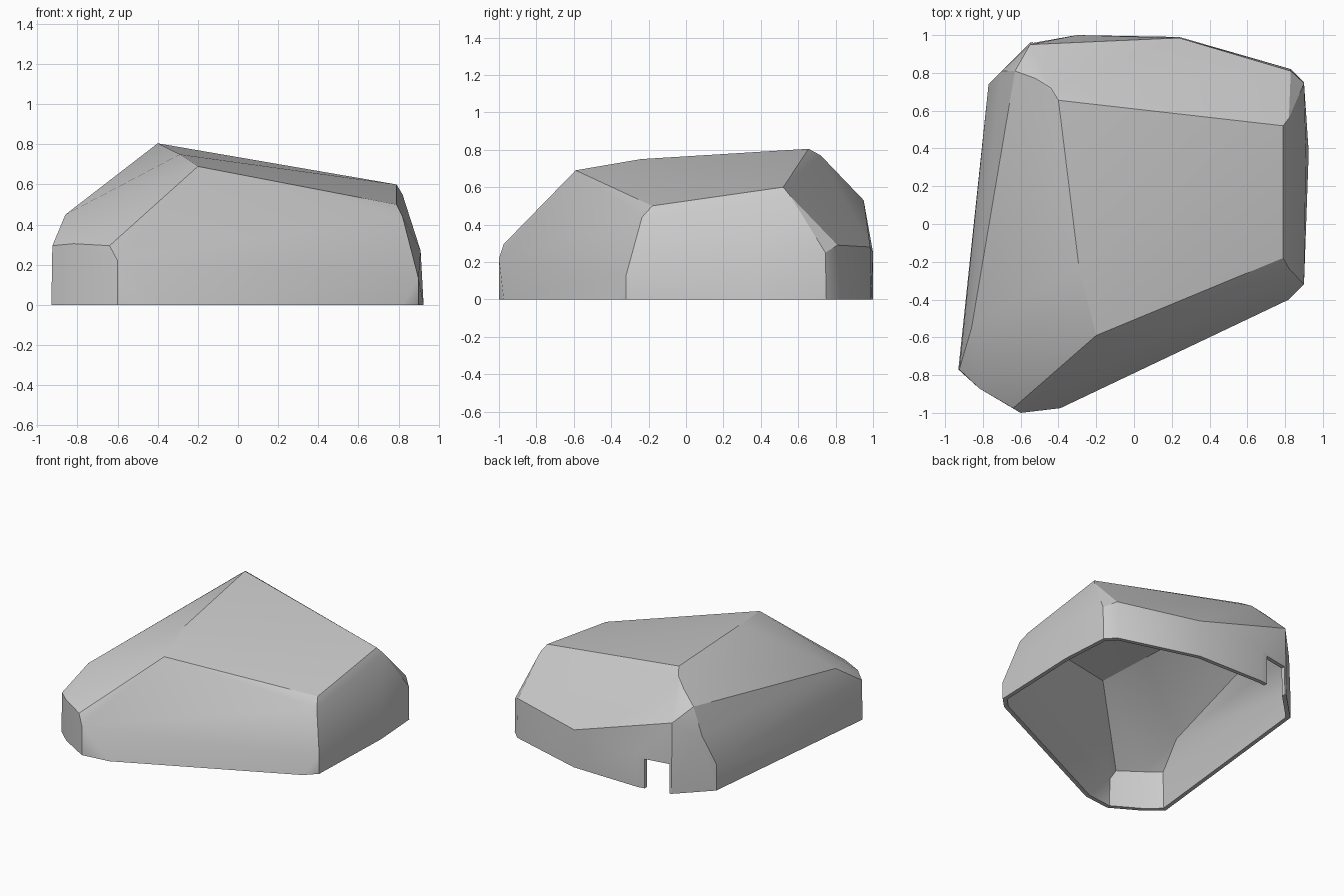
import bpy
import bmesh
import math
from mathutils import Vector

default_cube = bpy.data.objects.get("Cube")
if default_cube:
    bpy.data.objects.remove(default_cube, do_unlink=True)

WALL = 0.03
GROUND = 0.0


def make_material(name, colour):
    material = bpy.data.materials.new(name)
    material.use_nodes = True
    material.diffuse_color = colour
    material.node_tree.nodes["Principled BSDF"].inputs["Base Color"].default_value = colour
    return material


def make_object(name, bm):
    mesh = bpy.data.meshes.new(name)
    bm.to_mesh(mesh)
    bm.free()
    obj = bpy.data.objects.new(name, mesh)
    bpy.context.collection.objects.link(obj)
    return obj


def box_cutter(name, low, high):
    low, high = Vector(low), Vector(high)
    bm = bmesh.new()
    bmesh.ops.create_cube(bm, size=1)
    bmesh.ops.scale(bm, vec=high - low, verts=bm.verts)
    bmesh.ops.translate(bm, vec=(low + high) / 2, verts=bm.verts)
    cutter = make_object(name, bm)
    cutter.hide_render = True
    return cutter


# Footprint of the stone, anticlockwise from the front right corner
footprint = [(-.93, -.77), (-.82, -.87), (-.6, -1), (-.39, -.975), (.82, -.4),
             (.9, -.32), (.925, .38), (.9, .75), (.83, .82), (.24, .99),
             (-.3, 1), (-.55, .96), (-.7, .81), (-.77, .74)]

# Shoulder where the upright walls break into the slopes
front_shoulder = [(-.925, -.77, .295), (-.82, -.87, .305), (-.64, -.975, .295),
                  (-.6, -1, .22), (-.86, -.55, .45)]
left_shoulder = [(.9, -.32, .13), (.82, -.235, .44), (.91, .4, .27),
                 (.9, .745, .25), (.82, .56, .55)]
back_shoulder = [(.83, .81, .29), (.24, .985, .28), (-.3, 1, .25),
                 (-.55, .95, .53), (-.7, .81, .42), (-.77, .74, .2)]

# Crown of the stone
crown = [(-.2, -.59, .69), (.79, -.18, .5), (.79, .52, .6), (-.4, .655, .805),
         (-.29, -.24, .75), (-.44, .72, .77), (-.52, .77, .71), (-.63, .81, .62)]

# Faceted outer skin, open underneath
bm = bmesh.new()
for x, y in footprint:
    bm.verts.new((x, y, GROUND))
for point in front_shoulder + left_shoulder + back_shoulder + crown:
    bm.verts.new(point)
bmesh.ops.convex_hull(bm, input=bm.verts)
loose = [v for v in bm.verts if not v.link_faces]
bmesh.ops.delete(bm, geom=loose, context="VERTS")
bmesh.ops.recalc_face_normals(bm, faces=bm.faces)
underside = [f for f in bm.faces if all(v.co.z == GROUND for v in f.verts)]
bmesh.ops.delete(bm, geom=underside, context="FACES")
stone_shell = make_object("stone_shell", bm)
stone_shell.data.materials.append(make_material("stone grey", (.6, .6, .6, 1)))

# Hollow wall thickness
solidify = stone_shell.modifiers.new("wall", "SOLIDIFY")
solidify.thickness = WALL
solidify.offset = -1
solidify.use_even_offset = True

# Small cable notch in the back wall
notch_cutter = box_cutter("notch_cutter", (-.535, .85, -.1), (-.35, 1.1, .22))
notch = stone_shell.modifiers.new("notch", "BOOLEAN")
notch.operation = "DIFFERENCE"
notch.solver = "EXACT"
notch.object = notch_cutter

# Bake the modifiers
bpy.ops.object.select_all(action="DESELECT")
stone_shell.select_set(True)
bpy.context.view_layer.objects.active = stone_shell
for modifier in list(stone_shell.modifiers):
    bpy.ops.object.modifier_apply(modifier=modifier.name)
bpy.data.objects.remove(notch_cutter, do_unlink=True)

# Level the bottom rim, then shade with crisp ridges
for vertex in stone_shell.data.vertices:
    if vertex.co.z < WALL:
        vertex.co.z = GROUND
bpy.ops.object.shade_smooth_by_angle(angle=math.radians(30))
